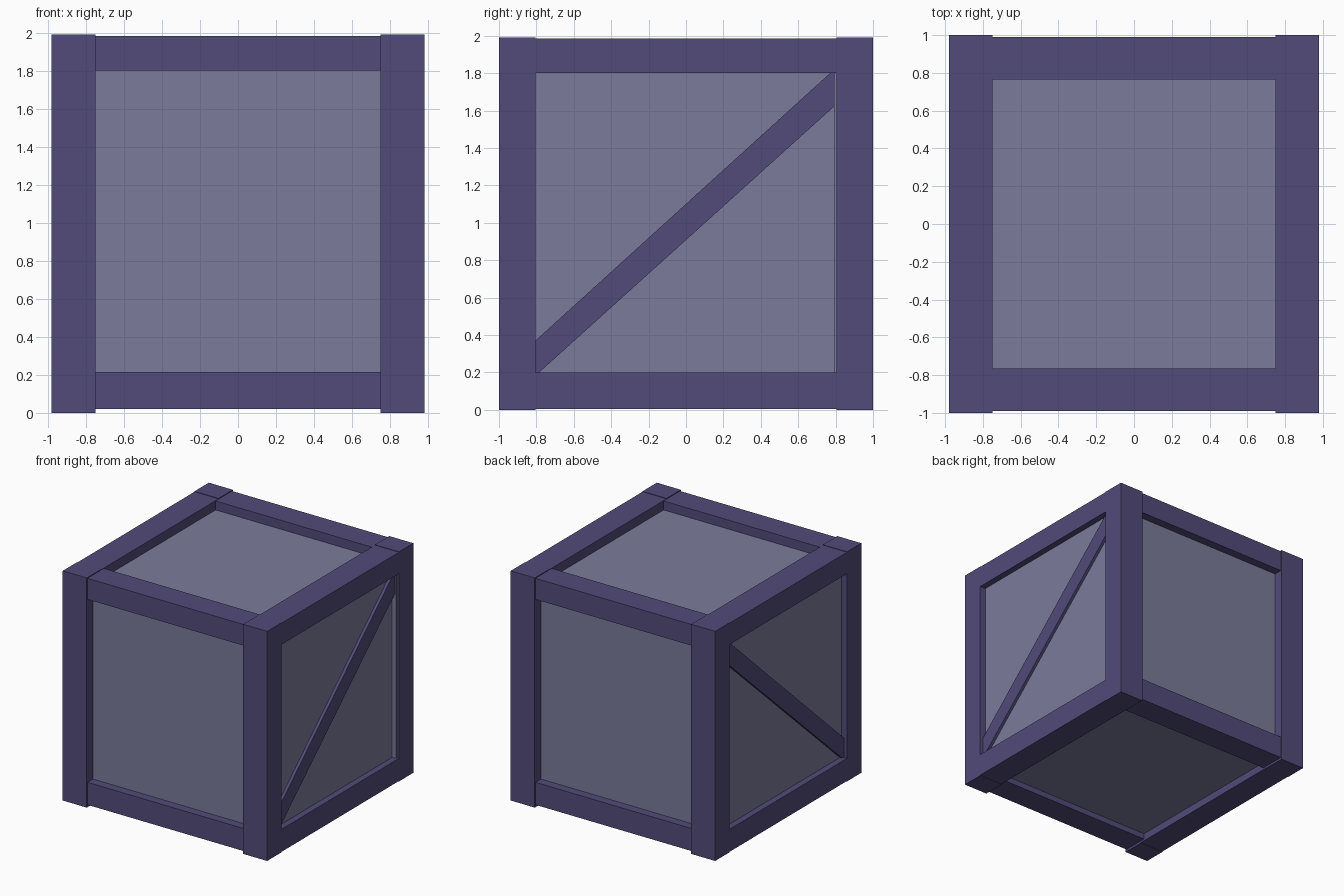
import bpy, bmesh

if "Cube" in bpy.data.objects:
    bpy.data.objects.remove(bpy.data.objects["Cube"])


def material(name, rgb):
    m = bpy.data.materials.new(name)
    m.diffuse_color = (*rgb, 1)
    m.use_nodes = True
    m.node_tree.nodes["Principled BSDF"].inputs["Base Color"].default_value = m.diffuse_color
    return m


DARK = material("frame_purple", (0.084, 0.07, 0.195))
LIGHT = material("panel_lilac", (0.198, 0.198, 0.328))


def finish(name, bm, mat):
    bmesh.ops.recalc_face_normals(bm, faces=bm.faces)
    me = bpy.data.meshes.new(name)
    bm.to_mesh(me)
    bm.free()
    me.materials.append(mat)
    ob = bpy.data.objects.new(name, me)
    bpy.context.collection.objects.link(ob)
    return ob


def box(name, xs, ys, zs, mat):
    bm = bmesh.new()
    bmesh.ops.create_cube(bm, size=1)
    for v in bm.verts:
        for i, (a, b) in enumerate((xs, ys, zs)):
            v.co[i] = a if v.co[i] < 0 else b
    return finish(name, bm, mat)


def side_slab(name, outline, x0, x1, mat):
    """Extrude a (y, z) outline from x0 to x1."""
    bm = bmesh.new()
    f = bm.faces.new([bm.verts.new((x0, y, z)) for y, z in outline])
    ext = bmesh.ops.extrude_face_region(bm, geom=[f])["geom"]
    bmesh.ops.translate(bm, vec=(x1 - x0, 0, 0),
                        verts=[g for g in ext if isinstance(g, bmesh.types.BMVert)])
    return finish(name, bm, mat)


# Recessed inner box that forms all the panels
box("panels", (-0.925, 0.925), (-0.915, 0.915), (0.07, 1.905), LIGHT)

for s, side in ((-1, "left"), (1, "right")):
    xs = sorted((0.75 * s, 0.98 * s))
    # Corner posts
    for t, end in ((-1, "front"), (1, "back")):
        box(f"{side}_{end}_post", xs, sorted((0.805 * t, t)), (0, 1.99), DARK)
    # Side rails between the posts
    box(f"{side}_bottom_rail", xs, (-0.805, 0.805), (0.004, 0.2), DARK)
    box(f"{side}_top_rail", xs, (-0.805, 0.805), (1.8, 1.986), DARK)
    # Diagonal brace
    side_slab(f"{side}_brace",
              [(-0.805, 0.2), (-0.785, 0.2), (0.79, 1.62),
               (0.79, 1.8), (0.77, 1.8), (-0.805, 0.37)],
              0.9 * s, 0.95 * s, DARK)
    # Narrow lip at the back edge of the side panel
    box(f"{side}_panel_lip", sorted((0.9 * s, 0.96 * s)), (0.79, 0.81), (0.19, 1.81), LIGHT)

# Front and back cross rails
for t, end in ((-1, "front"), (1, "back")):
    ys = sorted((0.765 * t, 0.99 * t))
    box(f"{end}_bottom_rail", (-0.75, 0.75), ys, (0.02, 0.215), DARK)
    box(f"{end}_top_rail", (-0.75, 0.75), ys, (1.8, 1.983), DARK)
